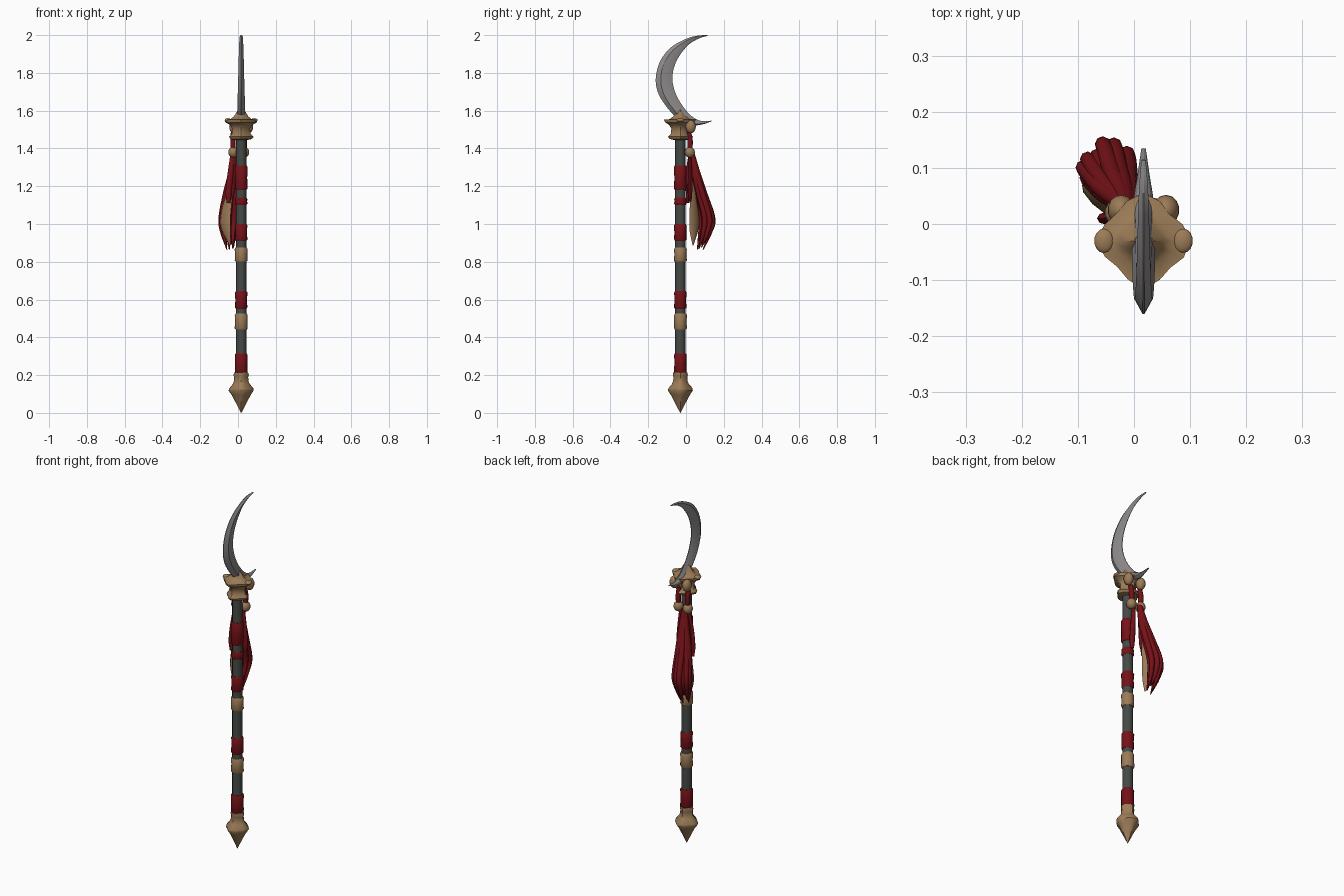
import bpy, bmesh, math, random
from mathutils import Vector

if "Cube" in bpy.data.objects:
    bpy.data.objects.remove(bpy.data.objects["Cube"])

random.seed(4)
CX, CY = 0.017, -0.03   # shaft axis


def mat(name, col):
    m = bpy.data.materials.new(name)
    m.diffuse_color = (*col, 1)
    m.use_nodes = True
    m.node_tree.nodes["Principled BSDF"].inputs["Base Color"].default_value = m.diffuse_color
    return m


BONE = mat("bone", (0.33, 0.2, 0.095))
RED = mat("dark red cloth", (0.18, 0.006, 0.009))
SHAFT = mat("grey green shaft", (0.06, 0.068, 0.06))
STEEL = mat("steel", (0.27, 0.255, 0.26))


def loft(name, rings, material, angle=40):
    """Skin a list of equal-sized point rings and cap the ends."""
    bm = bmesh.new()
    vs = [[bm.verts.new(p) for p in r] for r in rings]
    n = len(vs[0])
    for a, b in zip(vs, vs[1:]):
        for i in range(n):
            j = (i + 1) % n
            bm.faces.new((a[i], a[j], b[j], b[i]))
    bm.faces.new(vs[0])
    bm.faces.new(vs[-1])
    bmesh.ops.recalc_face_normals(bm, faces=bm.faces)
    me = bpy.data.meshes.new(name)
    bm.to_mesh(me)
    bm.free()
    ob = bpy.data.objects.new(name, me)
    bpy.context.collection.objects.link(ob)
    me.materials.append(material)
    bpy.ops.object.select_all(action='DESELECT')
    ob.select_set(True)
    bpy.context.view_layer.objects.active = ob
    bpy.ops.object.shade_smooth_by_angle(angle=math.radians(angle))
    return ob


def lathe(name, profile, material, mod=0.0, n=16, jitter=0.0):
    """Turned part on the shaft axis; mod pulls it towards a four-pointed outline."""
    rings = []
    for r, z in profile:
        ring = []
        for i in range(n):
            a = 2 * math.pi * i / n
            k = r * (1 + mod * math.cos(4 * a)) * (1 + random.uniform(-jitter, jitter))
            ring.append((CX + k * math.cos(a), CY + k * math.sin(a), z))
        rings.append(ring)
    return loft(name, rings, material)


def spline(pts, steps):
    """Catmull-Rom samples through points of any dimension."""
    p = [Vector(q) for q in pts]
    p = [2 * p[0] - p[1]] + p + [2 * p[-1] - p[-2]]
    out = []
    for i in range(1, len(p) - 2):
        a, b, c, d = p[i - 1:i + 3]
        for s in range(steps):
            t = s / steps
            out.append(0.5 * (2 * b + (c - a) * t + (2 * a - 5 * b + 4 * c - d) * t * t
                              + (3 * b - a - 3 * c + d) * t ** 3))
    return out + [p[-2]]


def strand(name, pts, material, squash=1.0, turn=0.0, n=8):
    """Hanging tapered piece; pts are (x, y, z, radius)."""
    rings = []
    for x, y, z, r in spline(pts, 4):
        r = max(r, 0.001)
        ring = []
        for i in range(n):
            a = 2 * math.pi * i / n
            u, v = r * math.cos(a), r * squash * math.sin(a)
            ring.append((x + u * math.cos(turn) - v * math.sin(turn),
                         y + u * math.sin(turn) + v * math.cos(turn), z))
        rings.append(ring)
    return loft(name, rings, material, 60)


def lump(name, loc, size, material):
    bpy.ops.mesh.primitive_uv_sphere_add(segments=14, ring_count=10, location=loc)
    ob = bpy.context.object
    ob.name = name
    ob.scale = size
    ob.data.materials.append(material)
    bpy.ops.object.shade_smooth()


# Shaft
lathe("shaft", [(0.028, 0.15), (0.027, 0.8), (0.027, 1.48)], SHAFT, n=12)

# Bone and cloth bands
bands = [(0.21, 0.315, 0.034, RED), (0.44, 0.525, 0.034, BONE), (0.55, 0.645, 0.033, RED),
         (0.80, 0.875, 0.034, BONE), (0.91, 1.0, 0.033, RED), (1.10, 1.14, 0.033, RED),
         (1.18, 1.31, 0.034, RED)]
for z0, z1, r, m in bands:
    h = z1 - z0
    lathe("bone_band" if m == BONE else "cloth_wrap",
          [(r - 0.005, z0), (r, z0 + 0.008), (r - 0.002, z0 + h * 0.5),
           (r, z1 - 0.008), (r - 0.005, z1)], m, jitter=0.03)

# Pommel spike
lathe("pommel", [(0.001, 0), (0.022, 0.045), (0.046, 0.095), (0.061, 0.118), (0.059, 0.13),
                 (0.042, 0.152), (0.035, 0.168), (0.034, 0.19), (0.037, 0.2), (0.034, 0.213)],
      BONE, mod=0.09, jitter=0.02)

# Carved bone head
lathe("head", [(0.03, 1.445), (0.052, 1.45), (0.058, 1.462), (0.044, 1.478), (0.042, 1.505),
               (0.052, 1.525), (0.074, 1.538), (0.076, 1.552), (0.05, 1.555), (0.034, 1.57),
               (0.015, 1.605)], BONE, mod=0.12, jitter=0.03)
for s in (-1, 1):
    lump("head_knob", (CX + s * 0.04, 0.025, 1.515), (0.024, 0.027, 0.035), BONE)
    lump("guard_tip", (CX + s * 0.07, CY, 1.55), (0.018, 0.022, 0.01), BONE)
lump("front_tip", (CX, CY - 0.055, 1.543), (0.03, 0.022, 0.009), BONE)

# Crescent blade with rear spur: outer y, z, inner y, z, half thickness
blade = [(0.113, 2.0, 0.115, 1.996, 0.004), (0.06, 1.997, 0.07, 1.983, 0.008),
         (0.0, 1.98, 0.015, 1.95, 0.010), (-0.08, 1.935, -0.035, 1.89, 0.012),
         (-0.137, 1.862, -0.063, 1.83, 0.014), (-0.16, 1.775, -0.072, 1.765, 0.016),
         (-0.15, 1.70, -0.058, 1.70, 0.018), (-0.11, 1.63, -0.025, 1.635, 0.020),
         (-0.05, 1.565, 0.02, 1.58, 0.020), (0.03, 1.525, 0.058, 1.553, 0.018),
         (0.085, 1.527, 0.09, 1.545, 0.011), (0.134, 1.543, 0.135, 1.547, 0.004)]
rings = []
for oy, oz, iy, iz, t in spline(blade, 4):
    sec = [(0, 0.1), (0.3, 1), (0.72, 0.7), (1, 0.1), (1, -0.1), (0.72, -0.7), (0.3, -1), (0, -0.1)]
    rings.append([(CX + k * t, oy + (iy - oy) * f, oz + (iz - oz) * f) for f, k in sec])
loft("blade", rings, STEEL, 25)

# Cords and beads hanging from the back of the head
for x in (-0.026, 0.034):
    strand("cord", [(x, 0.015, 1.49, 0.012), (x, 0.022, 1.44, 0.014), (x, 0.02, 1.37, 0.012)], RED)
    lump("bead", (x, 0.02, 1.38), (0.026, 0.027, 0.029), BONE)

# Main tassel: strands bulge outwards and curl back in
tips = [(-0.09, 0.10), (-0.083, 0.082), (-0.082, 0.115), (-0.055, 0.142), (-0.035, 0.14),
        (-0.012, 0.125), (-0.065, 0.12), (-0.04, 0.115), (-0.02, 0.1), (-0.05, 0.095)]
for i, (bx, by) in enumerate(tips):
    sx, sy = -0.012 + 0.15 * (bx + 0.045), 0.03 + 0.1 * (by - 0.1)
    end = 0.87 + random.uniform(-0.01, 0.05)
    strand("tassel_strand", [
        (sx, sy, 1.38, 0.010), (sx + (bx - sx) * 0.2, sy + (by - sy) * 0.22, 1.28, 0.016),
        (sx + (bx - sx) * 0.6, sy + (by - sy) * 0.55, 1.17, 0.017),
        (bx, by, 1.03, 0.014),
        (bx * 0.8 - 0.01, by * 0.85 + 0.005, 0.95, 0.011),
        (bx * 0.5 - 0.018, by * 0.5 + 0.02, end, 0.003)], RED)

# Short side strips beside the shaft
for x, y, z in ((-0.05, 0.01, 1.11), (-0.035, 0.02, 1.14), (0.03, 0.022, 1.12)):
    strand("side_strip", [(x * 0.6, 0.02, 1.37, 0.010), (x * 0.8, y, 1.27, 0.015),
                          (x, y, 1.17, 0.016), (x, y, z, 0.010)], RED, 0.7)

# Feather tucked inside the tassel
strand("feather", [(-0.02, 0.03, 1.3, 0.008), (-0.04, 0.04, 1.2, 0.022), (-0.064, 0.044, 1.05, 0.036),
                   (-0.063, 0.042, 0.97, 0.033), (-0.042, 0.037, 0.885, 0.003)],
       BONE, 0.3, math.radians(-45))
